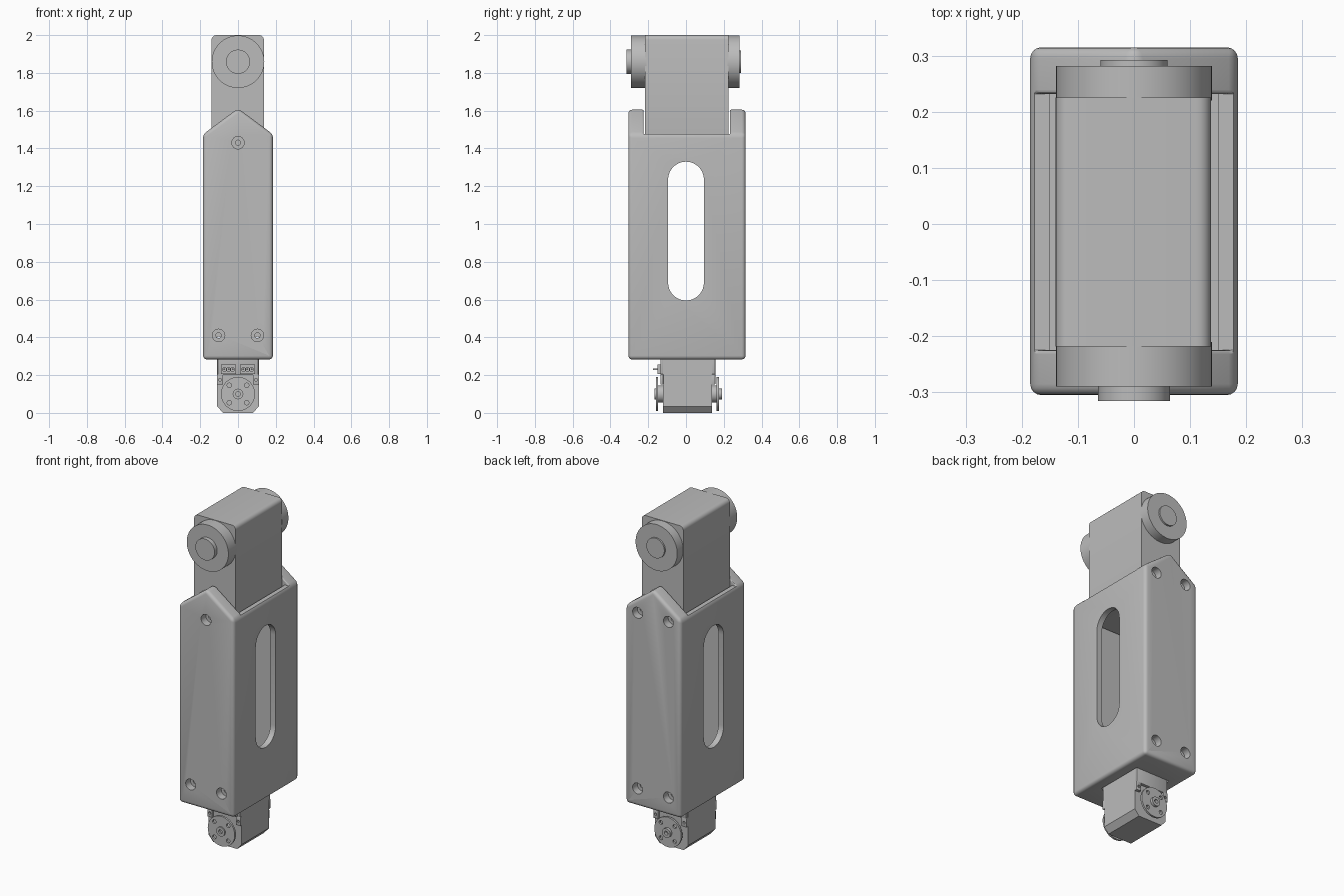
import bpy, bmesh, math
from mathutils import Matrix, Vector

if "Cube" in bpy.data.objects:
    bpy.data.objects.remove(bpy.data.objects["Cube"])

grey = bpy.data.materials.new("plain grey")
grey.diffuse_color = (0.5, 0.5, 0.5, 1)
grey.use_nodes = True
grey.node_tree.nodes["Principled BSDF"].inputs["Base Color"].default_value = grey.diffuse_color


def finish(name, bm, angle=30):
    bmesh.ops.recalc_face_normals(bm, faces=bm.faces[:])
    me = bpy.data.meshes.new(name)
    bm.to_mesh(me)
    bm.free()
    me.materials.append(grey)
    ob = bpy.data.objects.new(name, me)
    bpy.context.collection.objects.link(ob)
    smooth(ob, angle)
    return ob


def smooth(ob, angle=30):
    bpy.ops.object.select_all(action='DESELECT')
    ob.select_set(True)
    bpy.context.view_layer.objects.active = ob
    bpy.ops.object.shade_smooth_by_angle(angle=math.radians(angle))


def prism(name, pts, y0, y1, bevel=0, seg=4, along_y_only=False):
    """Extrude an xz outline along y, optionally rounding its edges."""
    bm = bmesh.new()
    f = bm.faces.new([bm.verts.new((x, y0, z)) for x, z in pts])
    r = bmesh.ops.extrude_face_region(bm, geom=[f])
    for v in r['geom']:
        if isinstance(v, bmesh.types.BMVert):
            v.co.y = y1
    if bevel:
        edges = [e for e in bm.edges if not along_y_only
                 or abs(e.verts[0].co.y - e.verts[1].co.y) > 1e-4]
        bmesh.ops.bevel(bm, geom=edges, offset=bevel, segments=seg,
                        profile=0.5, affect='EDGES')
    return finish(name, bm)


def box(name, x0, x1, y0, y1, z0, z1, bevel=0, seg=2):
    return prism(name, [(x0, z0), (x1, z0), (x1, z1), (x0, z1)], y0, y1, bevel, seg)


def cyl(name, x, z, r, y0, y1, n=48):
    return prism(name, [(x + r * math.cos(2 * math.pi * i / n),
                         z + r * math.sin(2 * math.pi * i / n)) for i in range(n)], y0, y1)


def cut(ob, cutters):
    for c in cutters:
        m = ob.modifiers.new("cut", 'BOOLEAN')
        m.operation, m.solver, m.object = 'DIFFERENCE', 'EXACT', c
    bpy.context.view_layer.update()
    me = bpy.data.meshes.new_from_object(ob.evaluated_get(bpy.context.evaluated_depsgraph_get()))
    ob.modifiers.clear()
    ob.data = me
    for c in cutters:
        bpy.data.objects.remove(c)
    smooth(ob)


# Gabled arm housing with rounded edges
FY, BY = -0.225, 0.232
housing = prism("arm_housing", [(-.185, .283), (.185, .283), (.185, 1.475), (0, 1.612), (-.185, 1.475)],
                -.305, .315, 0.02)
cut(housing, [box("gap_cutter", -.3, .3, FY, BY, 1.477, 1.8)])

# Round the inner rims of the two gable plates
bm = bmesh.new()
bm.from_mesh(housing.data)
rim = [e for e in bm.edges if all(min(abs(v.co.y - FY), abs(v.co.y - BY)) < 1e-4 for v in e.verts)
       and abs(e.verts[0].co.y - e.verts[1].co.y) < 1e-4
       and max(v.co.z for v in e.verts) > 1.4775]
bmesh.ops.bevel(bm, geom=rim, offset=0.014, segments=3, profile=0.5, affect='EDGES', clamp_overlap=True)
bm.to_mesh(housing.data)
bm.free()

# Inner cavity, servo opening, side slots and screw holes
slot = []
for i in range(34):
    a = math.pi * (i if i < 17 else i - 1) / 16
    slot.append((.095 * math.cos(a), (1.235 if i < 17 else .69) + .095 * math.sin(a)))
slot_cutter = prism("slot_cutter", slot, -.4, .4)
slot_cutter.data.transform(Matrix.Rotation(math.pi / 2, 4, 'Z'))
cutters = [box("cavity_cutter", -.15, .15, FY, BY, .335, 1.7),
           box("opening_cutter", -.115, .115, -.14, .16, .2, .4), slot_cutter]
front_holes = [(-.103, .41), (.103, .41), (0, 1.43)]
back_holes = [(-.103, .39), (.103, .39), (-.103, 1.45), (.103, 1.45)]
for holes, outer, inner, far in ((front_holes, -.305, -.26, -.2), (back_holes, .315, .27, .2)):
    s = -1 if outer < 0 else 1
    for x, z in holes:
        cutters.append(cyl("bore_cutter", x, z, .033, min(outer + s * .02, inner), max(outer + s * .02, inner), 24))
        cutters.append(cyl("screw_cutter", x, z, .014, min(inner + s * .01, far), max(inner + s * .01, far), 16))
cut(housing, cutters)

# Upper motor with rounded top and a drum on each side
prism("upper_motor", [(-.14, 1.36), (.137, 1.36), (.137, 2.0), (-.14, 2.0)], -.218, .225, .025, 5, True)
cyl("front_drum", 0, 1.859, .139, -.29, -.21, 64)
cyl("front_shaft", 0, 1.859, .064, -.315, -.28)
cyl("back_drum", 0, 1.859, .139, .22, .282, 64)
cyl("back_shaft", 0, 1.859, .06, .275, .292)

# Lower servo body with chamfered foot
outline = [(-.08, 0), (.08, 0), (.11, .035), (.11, .37), (-.11, .37), (-.11, .035)]
prism("servo_body", outline, -.122, .138)
for name, y0, y1 in (("front", -.135, -.12), ("back", .135, .155)):
    box(name + "_servo_cover", -.108, .108, y0, y1, .2, .37, .003)
    for x in (-.095, .095):
        ear = box(name + "_servo_ear", x - .016, x + .016, y0, y1, .15, .205, .002)
        cut(ear, [cyl("ear_cutter", x, .175, .008, y0 - .01, y1 + .01, 12)])

# Servo horns: ring of screw holes around a hub
for name, y0, y1, s in (("front", -.16, -.148, -1), ("back", .162, .174, 1)):
    horn = cyl(name + "_horn", 0, .1, .09, y0, y1)
    ring = [(.065 * math.cos(a), .1 + .065 * math.sin(a)) for a in
            [math.radians(45 + 90 * i) for i in range(4)]]
    cut(horn, [cyl("horn_cutter", x, z, .012, y0 - .01, y1 + .01, 16) for x, z in ring]
        + [cyl("hub_cutter", 0, .1, .012, y0 - .01, y1 + .01, 16)])
    inner = (-.15, -.115) if s < 0 else (.13, .164)
    cyl(name + "_horn_boss", 0, .1, .045, *inner)
    hub = cyl(name + "_hub", 0, .1, .028, *((-.168, -.15) if s < 0 else (.164, .19)), 24)
    cut(hub, [cyl("hub_cutter", 0, .1, .012, -.3, -.155, 16) if s < 0
              else cyl("hub_cutter", 0, .1, .012, .17, .3, 16)])

# Cable sockets and pins on the front of the servo
for x in (-.05, .05):
    socket = box("cable_socket", x - .04, x + .04, -.15, -.13, .205, .255)
    cut(socket, [box("pin_cutter", x + d - .008, x + d + .008, -.2, -.14, .222, .238) for d in (-.022, 0, .022)])
    for d in (-.022, 0, .022):
        box("socket_pin", x + d - .004, x + d + .004, -.175, -.13, .226, .234)
